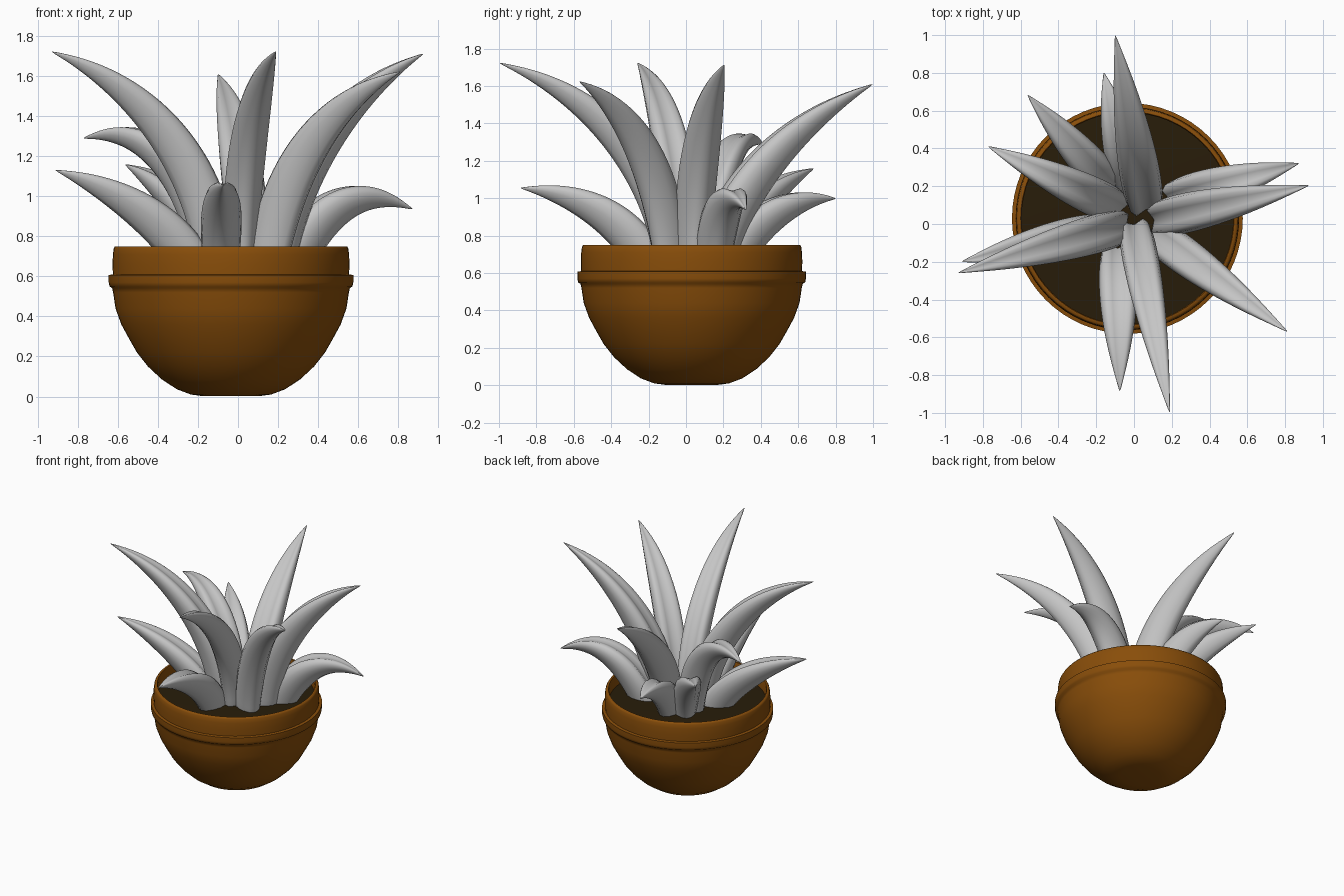
import bpy, bmesh, math
from mathutils import Vector

if "Cube" in bpy.data.objects:
    bpy.data.objects.remove(bpy.data.objects["Cube"])


def material(name, rgb):
    m = bpy.data.materials.new(name)
    m.diffuse_color = (*rgb, 1.0)
    m.use_nodes = True
    m.node_tree.nodes["Principled BSDF"].inputs["Base Color"].default_value = m.diffuse_color
    return m


leaf_grey = material("leaf grey", (0.56, 0.56, 0.56))
clay = material("brown clay", (0.25, 0.076, 0.003))
earth = material("dark soil", (0.021, 0.012, 0.003))


def add_object(name, bm, mat):
    bmesh.ops.recalc_face_normals(bm, faces=bm.faces[:])
    mesh = bpy.data.meshes.new(name)
    bm.to_mesh(mesh)
    bm.free()
    mesh.materials.append(mat)
    ob = bpy.data.objects.new(name, mesh)
    bpy.context.collection.objects.link(ob)
    bpy.ops.object.select_all(action='DESELECT')
    ob.select_set(True)
    bpy.context.view_layer.objects.active = ob
    return ob


def lathe(name, profile, mat, centre, steps=64):
    bm = bmesh.new()
    verts = [bm.verts.new((r, 0, z)) for r, z in profile]
    edges = [bm.edges.new(p) for p in zip(verts, verts[1:])]
    bmesh.ops.spin(bm, geom=verts + edges, cent=(0, 0, 0), axis=(0, 0, 1),
                   angle=math.tau, steps=steps)
    bmesh.ops.remove_doubles(bm, verts=bm.verts[:], dist=0.0005)
    bmesh.ops.translate(bm, verts=bm.verts[:], vec=centre)
    ob = add_object(name, bm, mat)
    bpy.ops.object.shade_smooth_by_angle(angle=math.radians(60))
    return ob


# Round pot with a raised band and an open rim
pot_centre = (-0.035, 0.03, 0)
lathe("pot", [
    (0, 0.002), (0.14, 0.002), (0.20, 0.010), (0.27, 0.036), (0.345, 0.085),
    (0.415, 0.15), (0.47, 0.22), (0.51, 0.29), (0.548, 0.36), (0.577, 0.44),
    (0.589, 0.52), (0.594, 0.542), (0.607, 0.550), (0.611, 0.57), (0.611, 0.607),
    (0.59, 0.61), (0.592, 0.66), (0.590, 0.71), (0.586, 0.74), (0.58, 0.75),
    (0.565, 0.75), (0.56, 0.735), (0.56, 0.62)], clay, pot_centre)

# Soil disc inside the rim
lathe("soil", [(0, 0.665), (0.3, 0.665), (0.563, 0.66)], earth, pot_centre)

# Thick leaf section: two raised lobes with a groove above, keel below
SECTION = [(1.08, 0.3), (0.62, 0.86), (0, 0.36), (-0.62, 0.86),
           (-1.08, 0.3), (-0.72, -0.5), (0, -1.2), (0.72, -0.5)]


def leaf(name, base, tip, low, high, width, rings=18):
    """Sweep the section along a bending path; low/high = (reach, height) controls."""
    foot, end = Vector((*base, 0.6)), Vector(tip)
    flat = Vector((end.x - foot.x, end.y - foot.y, 0))
    side = Vector((0, 0, 1)).cross(flat.normalized())
    c1, c2 = foot + flat * low[0], foot + flat * high[0]
    c1.z, c2.z = low[1], high[1]
    bm = bmesh.new()
    loops = []
    for i in range(rings + 1):
        t = i / rings
        u = 1 - t
        p = u**3 * foot + 3 * u * u * t * c1 + 3 * u * t * t * c2 + t**3 * end
        tangent = (u * u * (c1 - foot) + 2 * u * t * (c2 - c1) + t * t * (end - c2)).normalized()
        normal = tangent.cross(side)
        w = max(width * (0.8 + 0.85 * t) * (1 - t * t), 0.002)
        swell = 1 + 0.9 * u * u      # fuller towards the heart of the plant
        loops.append([bm.verts.new(p + side * (a * w) + normal * (b * w * (swell if b > 0 else 1)))
                      for a, b in SECTION])
    n = len(SECTION)
    for a, b in zip(loops, loops[1:]):
        for k in range(n):
            bm.faces.new((a[k], a[(k + 1) % n], b[(k + 1) % n], b[k]))
    bm.faces.new(loops[0])
    bm.faces.new(loops[-1])
    ob = add_object(name, bm, leaf_grey)
    bpy.ops.object.shade_smooth()
    sub = ob.modifiers.new("smooth", 'SUBSURF')
    sub.levels = sub.render_levels = 1


# Tall inner leaves, then low drooping outer leaves
LEAVES = {
    "tall_leaf_back": ((0.05, 0.16), (-0.10, 1.003, 1.612), (0.07, 1.0), (0.40, 1.39), 0.118),
    "tall_leaf_left": ((-0.12, -0.03), (-0.935, -0.26, 1.725), (0.02, 1.13), (0.40, 1.57), 0.112),
    "tall_leaf_front": ((0.015, -0.08), (0.19, -1.003, 1.725), (0.03, 1.13), (0.40, 1.57), 0.105),
    "tall_leaf_front_right": ((0.16, -0.09), (0.815, -0.572, 1.625), (0.08, 1.08), (0.40, 1.48), 0.11),
    "tall_leaf_right": ((0.19, 0.04), (0.93, 0.205, 1.715), (0.05, 1.08), (0.40, 1.51), 0.116),
    "curved_leaf_left": ((-0.14, 0.11), (-0.775, 0.412, 1.29), (0.05, 1.03), (0.40, 1.41), 0.112),
    "low_leaf_back_left": ((-0.13, 0.20), (-0.565, 0.685, 1.16), (0.15, 0.90), (0.50, 1.06), 0.105),
    "low_leaf_back": ((-0.03, 0.24), (-0.16, 0.803, 0.998), (0.12, 0.84), (0.50, 1.03), 0.108),
    "low_leaf_left": ((-0.22, -0.04), (-0.915, -0.20, 1.132), (0.13, 0.83), (0.48, 1.04), 0.11),
    "low_leaf_front": ((-0.085, -0.20), (-0.075, -0.888, 1.055), (0.12, 0.85), (0.45, 1.04), 0.112),
    "low_leaf_right": ((0.26, 0.15), (0.875, 0.322, 0.935), (0.12, 0.84), (0.44, 1.13), 0.115),
}
for leaf_name, spec in LEAVES.items():
    leaf(leaf_name, *spec)
